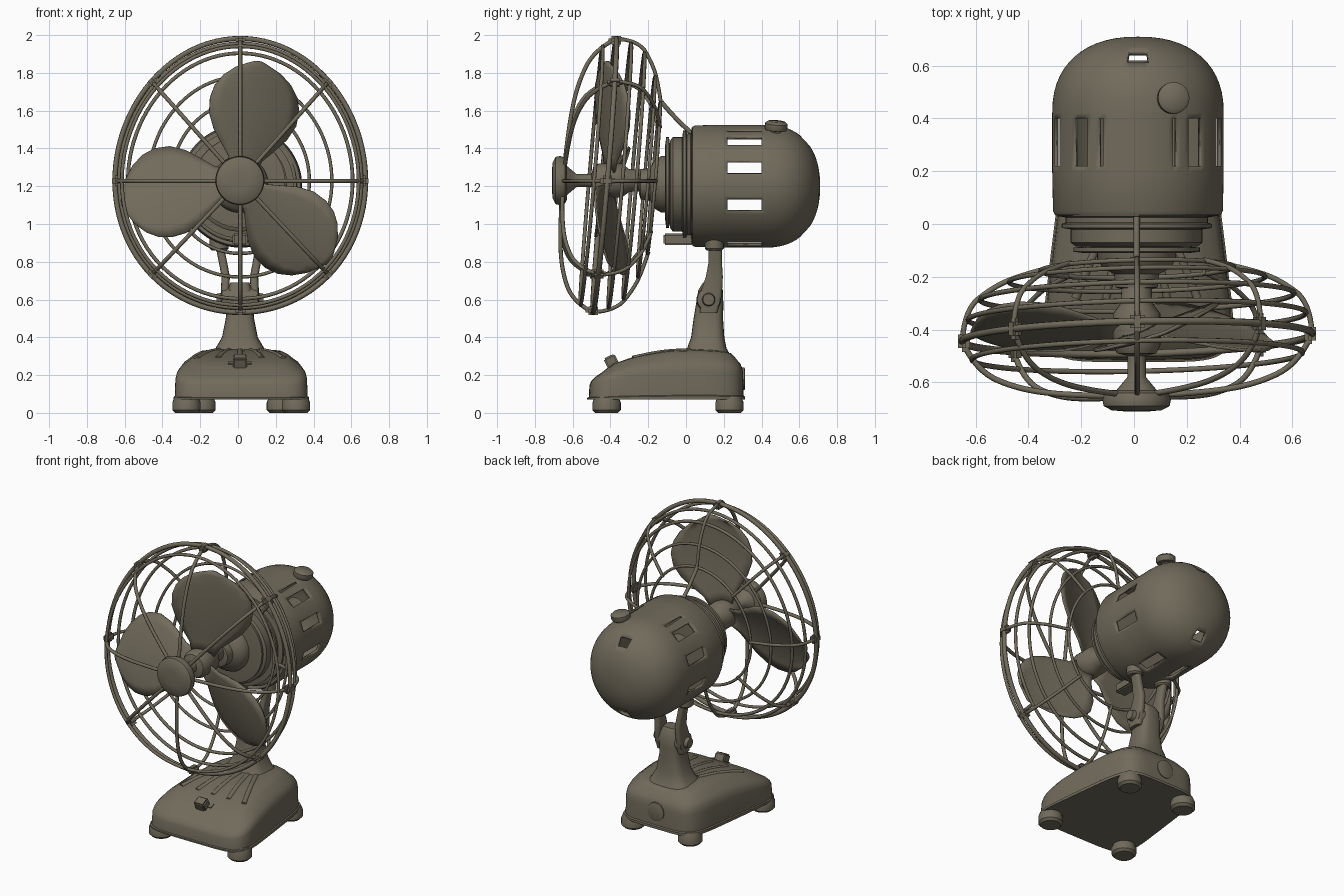
import bpy, bmesh, math
from math import sin, cos, pi, radians, degrees
from mathutils import Vector, Matrix

cube = bpy.data.objects.get("Cube")
if cube:
    bpy.data.objects.remove(cube)

mat = bpy.data.materials.new("olive_brown_metal")
mat.use_nodes = True
COLOR = (0.165, 0.147, 0.105, 1)
mat.diffuse_color = COLOR
mat.node_tree.nodes["Principled BSDF"].inputs["Base Color"].default_value = COLOR


def add_mesh(name, mesh, angle=40):
    ob = bpy.data.objects.new(name, mesh)
    bpy.context.collection.objects.link(ob)
    mesh.materials.clear()
    mesh.materials.append(mat)
    bpy.ops.object.select_all(action='DESELECT')
    ob.select_set(True)
    bpy.context.view_layer.objects.active = ob
    bpy.ops.object.shade_smooth_by_angle(angle=radians(angle))
    return ob


def finish(name, bm, angle=40):
    bmesh.ops.remove_doubles(bm, verts=bm.verts, dist=0.0005)
    bmesh.ops.recalc_face_normals(bm, faces=bm.faces)
    mesh = bpy.data.meshes.new(name)
    bm.to_mesh(mesh)
    bm.free()
    return add_mesh(name, mesh, angle)


def loft(name, rings, cap=True, drop=None):
    """Skin a list of closed point rings, optionally dropping faces by a rule."""
    bm = bmesh.new()
    rows = [[bm.verts.new(p) for p in ring] for ring in rings]
    n = len(rows[0])
    for a, b in zip(rows, rows[1:]):
        for i in range(n):
            j = (i + 1) % n
            bm.faces.new((a[i], a[j], b[j], b[i]))
    if cap:
        bm.faces.new(rows[0])
        bm.faces.new(rows[-1])
    if drop:
        bad = [f for f in bm.faces if drop(f.calc_center_median())]
        bmesh.ops.delete(bm, geom=bad, context='FACES')
    return finish(name, bm)


def lathe(name, profile, centre, axis=(0, 1, 0), n=48, cap=True, drop=None):
    """Turn (radius, distance) pairs about an axis."""
    m = Matrix.Translation(centre) @ Vector(axis).to_track_quat('Z', 'Y').to_matrix().to_4x4()
    rings = [[m @ Vector((r * cos(2 * pi * i / n), r * sin(2 * pi * i / n), h))
              for i in range(n)] for r, h in profile]
    return loft(name, rings, cap, drop)


def box(name, size, centre, rot, bevel=0.008):
    bm = bmesh.new()
    bmesh.ops.create_cube(bm, size=1)
    bmesh.ops.scale(bm, vec=size, verts=bm.verts)
    bmesh.ops.bevel(bm, geom=bm.edges[:], offset=bevel, segments=2, affect='EDGES')
    bmesh.ops.transform(bm, matrix=Matrix.Translation(centre) @ rot, verts=bm.verts)
    return finish(name, bm)


def wires(name, paths, radius, closed=False):
    """Round wires along point paths, joined in one mesh."""
    cu = bpy.data.curves.new(name, 'CURVE')
    cu.dimensions = '3D'
    cu.bevel_depth = radius
    cu.bevel_resolution = 2
    cu.use_fill_caps = True
    for pts in paths:
        sp = cu.splines.new('POLY' if closed else 'NURBS')
        sp.points.add(len(pts) - 1)
        for p, co in zip(sp.points, pts):
            p.co = (*co, 1)
        sp.use_cyclic_u = closed
        if not closed:
            sp.use_endpoint_u = True
            sp.order_u = 3
            sp.resolution_u = 6
    tmp = bpy.data.objects.new(name + "_path", cu)
    bpy.context.collection.objects.link(tmp)
    dg = bpy.context.evaluated_depsgraph_get()
    mesh = bpy.data.meshes.new_from_object(tmp.evaluated_get(dg))
    bpy.data.objects.remove(tmp)
    return add_mesh(name, mesh, 60)


# --- Base: rounded trapezoid, wider at the front, with a sloping crowned top
def top_height(y):
    return 0.335 - 0.45 * max(0, -y) ** 1.9 - 0.4 * max(0, y - 0.05) ** 2


def base_ring(scale, level, n=64):
    ring = []
    for i in range(n):
        c, s = cos(2 * pi * i / n), sin(2 * pi * i / n)
        u = math.copysign(abs(c) ** 0.35, c)
        v = math.copysign(abs(s) ** 0.35, s)
        y = -0.105 + 0.41 * v * scale + 0.2 * max(0, v) * max(0, 1 - scale)
        half = 0.325 - 0.05 * v
        ring.append((0.017 + half * u * scale, y, 0.07 + (top_height(y) - 0.07) * level))
    return ring


loft("base_body", [base_ring(s, l) for s, l in (
    (1.02, 0), (1.02, 0.07), (1, 0.09), (0.99, 0.55), (0.97, 0.68), (0.92, 0.78),
    (0.84, 0.85), (0.76, 0.93), (0.68, 0.98), (0.5, 1), (0.25, 1), (0.05, 1))])
for side in (-1, 1):
    for place, x, y in (("front", 0.29, -0.42), ("rear", 0.21, 0.23)):
        lathe(f"foot_{place}_{'left' if side > 0 else 'right'}",
              [(0.06, 0), (0.075, 0.015), (0.075, 0.055), (0.06, 0.09)],
              (0.017 + side * x, y, 0), (0, 0, 1), 24)
wires("base_ridges", [[(0.01 + k * (0.055 + 0.02 * t), 0.02 - 0.1 * t,
                        top_height(0.02 - 0.1 * t) - 0.01) for t in range(4)]
                      for k in (-2, -1, 0, 1, 2)], 0.018)
box("switch_plate", (0.14, 0.05, 0.02), (0.01, -0.37, 0.258), Matrix.Rotation(0.35, 4, 'X'))
box("switch_lever", (0.075, 0.065, 0.085), (0.01, -0.39, 0.262), Matrix.Rotation(0.45, 4, 'X'))
lathe("rear_plate", [(0.06, 0), (0.06, 0.012), (0.05, 0.016)], (0.01, 0.297, 0.18))


# --- Stand: flared column, hinge and forked yoke
def oval(cx, cy, z, hx, hy, n=24):
    ring = []
    for i in range(n):
        c, s = cos(2 * pi * i / n), sin(2 * pi * i / n)
        ring.append((cx + hx * math.copysign(abs(c) ** 0.6, c),
                     cy + hy * math.copysign(abs(s) ** 0.6, s), z))
    return ring


loft("column", [oval(0.01, y, z, hx, hy) for z, y, hx, hy in (
    (0.3, 0.11, 0.16, 0.13), (0.34, 0.11, 0.13, 0.105), (0.4, 0.115, 0.095, 0.088),
    (0.5, 0.118, 0.075, 0.078), (0.57, 0.125, 0.07, 0.073), (0.65, 0.13, 0.065, 0.065),
    (0.69, 0.13, 0.05, 0.04))])
lathe("hinge_bolt", [(0.03, -0.125), (0.035, -0.1), (0.06, -0.095), (0.065, -0.07),
                     (0.065, 0.07), (0.06, 0.095), (0.035, 0.1), (0.03, 0.125)],
      (0.01, 0.12, 0.6), (1, 0, 0), 24)
for side in (-1, 1):
    tag = "left" if side > 0 else "right"
    loft("yoke_arm_" + tag, [oval(0.01 + side * x, y, z, 0.022, hy) for z, x, y, hy in (
        (0.53, 0.075, 0.12, 0.045), (0.62, 0.08, 0.13, 0.06), (0.72, 0.075, 0.15, 0.045),
        (0.8, 0.09, 0.155, 0.035), (0.9, 0.11, 0.155, 0.035))])
    lathe("yoke_socket_" + tag, [(0.04, 0), (0.05, 0.01), (0.05, 0.07), (0.04, 0.08)],
          (0.01 + side * 0.11, 0.15, 0.86), (0, 0, 1), 24)

# --- Motor: hollow vented shell with a domed back
SLOTS = ((18, 6), (48, 6), (64, 1.6), (-18, 6), (-72, 6))


def vent(c):
    a = degrees(math.atan2(c.z - 1.2, abs(c.x - 0.015)))
    if 0.22 < c.y < 0.4:
        return any(abs(a - s) < w for s, w in SLOTS)
    return 0.6 < c.y < 0.66 and abs(a) > 81


dome = [(0.325 * cos(t) ** 0.87, 0.42 + 0.29 * sin(t) ** 0.87)
        for t in [pi / 2 * k / 14 for k in range(1, 14)]]
shell = lathe("motor_shell", [(0.3, 0.03), (0.315, 0.035), (0.322, 0.05), (0.325, 0.2),
                              (0.325, 0.22), (0.325, 0.4), (0.325, 0.42)] + dome + [(0.0, 0.71)],
              (0.015, 0, 1.2), n=120, cap=False, drop=vent)
solid = shell.modifiers.new("thickness", 'SOLIDIFY')
solid.thickness = 0.018
solid.offset = -1
lathe("motor_core", [(0.07, 0), (0.07, 0.6), (0.04, 0.62)], (0.01, 0, 1.2))
lathe("motor_front", [(0.3, 0.05), (0.3, 0.03), (0.27, 0.025), (0.27, 0.005), (0.285, 0),
                      (0.285, -0.015), (0.25, -0.02), (0.25, -0.07), (0.23, -0.085),
                      (0.15, -0.09), (0.15, -0.13), (0.13, -0.165), (0.085, -0.19),
                      (0.08, -0.24), (0.05, -0.25)], (0.01, 0, 1.21))
lathe("neck_flange", [(0.2, -0.11), (0.24, -0.105), (0.24, -0.09), (0.2, -0.085)], (0.01, 0, 1.22))
box("motor_lug", (0.08, 0.16, 0.06), (0.01, -0.04, 0.92), Matrix.Identity(4))
lathe("oscillation_knob", [(0.025, -0.05), (0.03, 0), (0.055, 0.005), (0.06, 0.015), (0.06, 0.04),
                           (0.045, 0.052)], (0.145, 0.475, 1.492), (0.15, 0.08, 1), 24)

# --- Fan: shaft, hub and three pitched blades
lathe("fan_hub", [(0.085, -0.64), (0.06, -0.61), (0.035, -0.58), (0.035, -0.5), (0.075, -0.49),
                  (0.09, -0.46), (0.09, -0.34), (0.06, -0.3), (0.055, -0.18)],
      (0.01, 0, 1.23), n=32)
OUTLINE = ((0.06, 0.06), (0.14, 0.09), (0.2, 0.14), (0.27, 0.195), (0.35, 0.232), (0.43, 0.238),
           (0.5, 0.22), (0.56, 0.18), (0.61, 0.12), (0.64, 0.05))
for k, turn in enumerate((81, 191, 318)):
    a = radians(turn)
    bm = bmesh.new()
    rows = []
    for r, w in OUTLINE:
        row = []
        for i in range(9):
            f = i / 4 - 1
            s = w * f + 0.015 * sin(pi * r / 0.64)
            y = -0.41 + 0.38 * s + 0.03 * (f * f - 0.5) * w / 0.23
            q = r - 0.02 * f * f
            row.append(bm.verts.new((0.01 + q * cos(a) + s * sin(a), y,
                                     1.23 + q * sin(a) - s * cos(a))))
        rows.append(row)
    for p, q in zip(rows, rows[1:]):
        for i in range(8):
            bm.faces.new((p[i], p[i + 1], q[i + 1], q[i]))
    blade = finish(f"blade_{k + 1}", bm, 60)
    mod = blade.modifiers.new("thickness", 'SOLIDIFY')
    mod.thickness = 0.012
    mod.offset = 0


# --- Guard: slightly tilted wire cage
def cage(r, a, y):
    return Vector((0.012 + 0.915 * r * cos(a), y + 0.085 * r * sin(a) + 0.02 * r * cos(a),
                   1.228 + 0.04 * r * sin(a) ** 2 + r * sin(a)))


def hoop(r, y, n=96):
    return [cage(r, 2 * pi * i / n, y) for i in range(n)]


SPOKES = [k * pi / 4 for k in range(8)]
FRONT = ((0.08, -0.65), (0.28, -0.645), (0.5, -0.615), (0.67, -0.54), (0.725, -0.43))
REAR = ((0.725, -0.43), (0.715, -0.31), (0.6, -0.23), (0.5, -0.19), (0.39, -0.165))
wires("guard_rim", [hoop(0.725, -0.43)], 0.014, True)
wires("guard_hoops", [hoop(0.685, -0.5), hoop(0.7, -0.35), hoop(0.65, -0.275)], 0.01, True)
wires("guard_inner_hoops", [hoop(0.53, -0.21), hoop(0.4, -0.17)], 0.009, True)
wires("front_spokes", [[cage(r, a, y) for r, y in FRONT] for a in SPOKES], 0.011)
wires("rear_spokes", [[cage(r, a, y) for r, y in REAR] for a in SPOKES], 0.01)
for k, a in enumerate(SPOKES):
    box(f"rim_clip_{k + 1}", (0.045, 0.08, 0.055), cage(0.717, a, -0.43),
        Matrix.Rotation(-a, 4, 'Y'), 0.015)
lathe("guard_cap", [(0.1, 0.08), (0.12, 0.07), (0.13, 0.045), (0.125, 0.02), (0.095, 0.004),
                    (0.05, 0)], (0.01, -0.71, 1.23))

# Stay from the motor to the back of the guard
wires("upper_stay", [[(0.01, 0.03, 1.48), (0.01, -0.06, 1.56), (0.01, -0.13, 1.646)]], 0.012)
